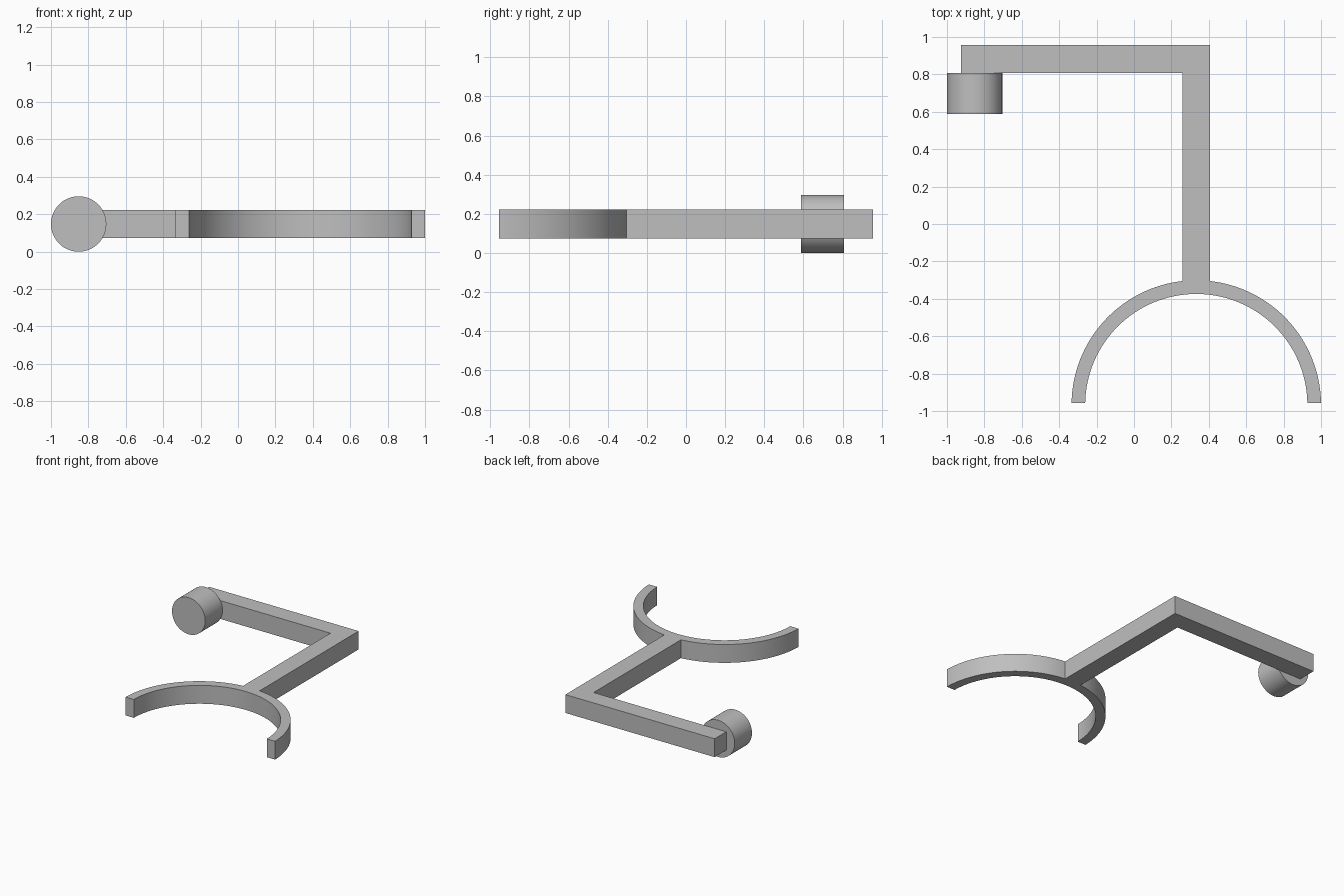
import bpy, bmesh, math
from mathutils import Matrix

cube = bpy.data.objects.get("Cube")
if cube:
    bpy.data.objects.remove(cube, do_unlink=True)

grey = bpy.data.materials.new("plain grey")
grey.use_nodes = True
colour = (0.52, 0.52, 0.52, 1)
grey.diffuse_color = colour
grey.node_tree.nodes["Principled BSDF"].inputs["Base Color"].default_value = colour

MID_Z, HALF = 0.148, 0.074          # bar centre height and half thickness
CX, CY = 0.333, -0.968              # cradle arc centre
OUTER, INNER = 0.667, 0.594         # cradle radii
FRONT, BACK = -0.956, 0.956
ARM_END, ARM_FRONT = -0.925, BACK - 2 * HALF


def finish(bm, name):
    bmesh.ops.recalc_face_normals(bm, faces=bm.faces)
    mesh = bpy.data.meshes.new(name)
    bm.to_mesh(mesh)
    bm.free()
    obj = bpy.data.objects.new(name, mesh)
    bpy.context.collection.objects.link(obj)
    mesh.materials.append(grey)
    bpy.ops.object.select_all(action='DESELECT')
    obj.select_set(True)
    bpy.context.view_layer.objects.active = obj
    bpy.ops.object.shade_smooth_by_angle(angle=math.radians(30))
    return obj


def arc(radius, start, end, steps):
    angles = [start + (end - start) * i / steps for i in range(steps + 1)]
    return [(CX + radius * math.cos(a), CY + radius * math.sin(a)) for a in angles]


# Angles where the cradle meets its flat front cut and the stem
outer_cut = math.asin((FRONT - CY) / OUTER)
inner_cut = math.asin((FRONT - CY) / INNER)
stem_side = math.acos(HALF / OUTER)

# Cradle, stem and arm share one outline, extruded upward
outline = arc(OUTER, outer_cut, stem_side, 32)
outline += [(CX + HALF, BACK), (ARM_END, BACK), (ARM_END, ARM_FRONT), (CX - HALF, ARM_FRONT)]
outline += arc(OUTER, math.pi - stem_side, math.pi - outer_cut, 32)
outline += arc(INNER, math.pi - inner_cut, inner_cut, 64)

bm = bmesh.new()
base = bm.faces.new([bm.verts.new((x, y, MID_Z - HALF)) for x, y in outline])
top = bmesh.ops.extrude_face_region(bm, geom=[base])
bmesh.ops.translate(bm, vec=(0, 0, 2 * HALF),
                    verts=[v for v in top["geom"] if isinstance(v, bmesh.types.BMVert)])
finish(bm, "bracket_frame")

# Round knob on the front of the arm's free end
KNOB_FRONT = 0.587
bm = bmesh.new()
place = Matrix.Translation((-0.852, (KNOB_FRONT + ARM_FRONT) / 2, MID_Z)) @ Matrix.Rotation(math.pi / 2, 4, 'X')
bmesh.ops.create_cone(bm, cap_ends=True, segments=64, radius1=MID_Z, radius2=MID_Z,
                      depth=ARM_FRONT - KNOB_FRONT, matrix=place)
finish(bm, "round_knob")
